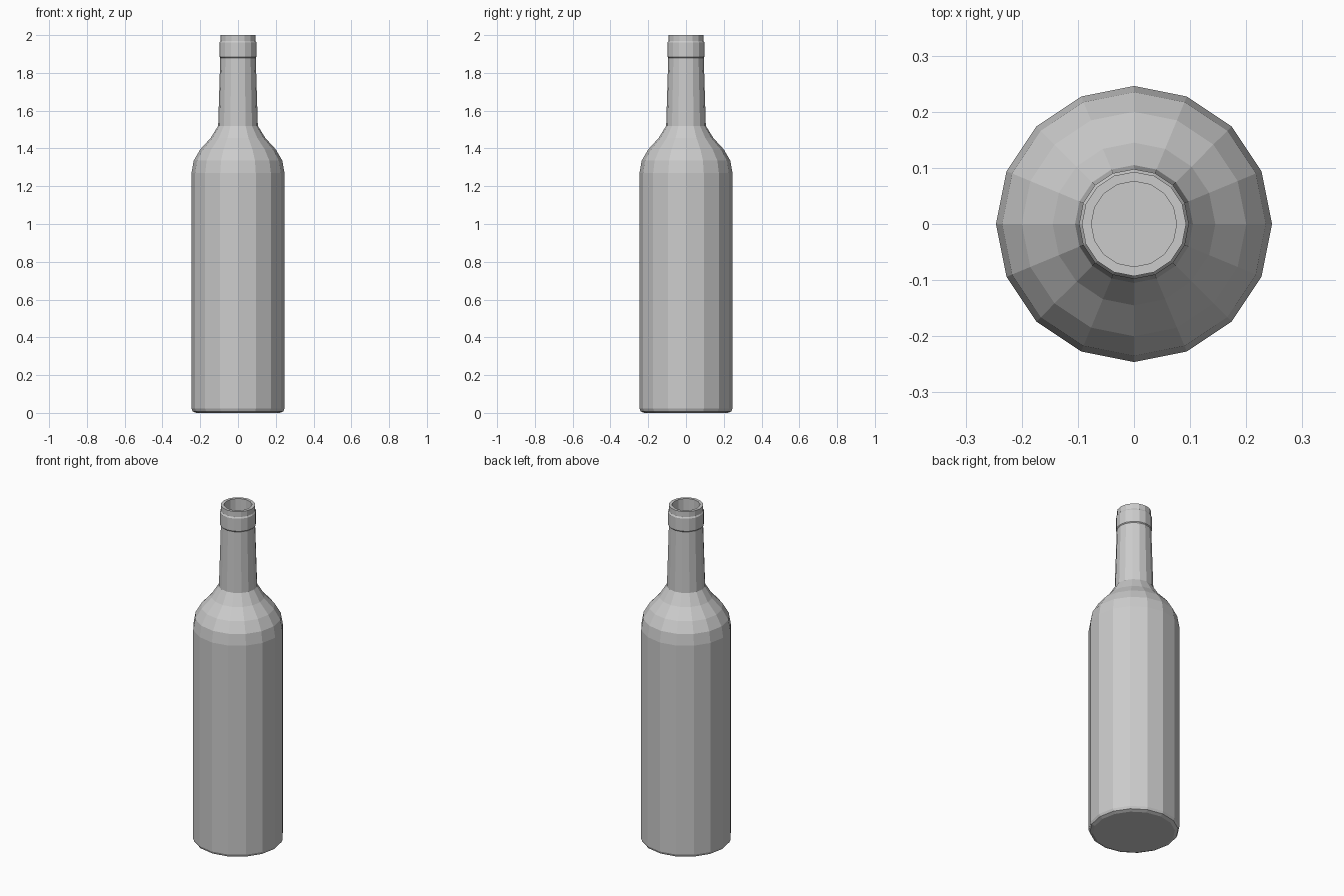
import bpy
import bmesh
from math import cos, sin, tau

cube = bpy.data.objects.get("Cube")
if cube:
    bpy.data.objects.remove(cube, do_unlink=True)

SIDES = 16

grey = bpy.data.materials.new("plain_grey")
grey.use_nodes = True
colour = (0.6, 0.6, 0.6, 1)
grey.diffuse_color = colour
grey.node_tree.nodes["Principled BSDF"].inputs["Base Color"].default_value = colour


def lathe(name, profile):
    """Turn a (radius, height) profile around z and cap both ends."""
    bm = bmesh.new()
    rings = [[bm.verts.new((r * cos(tau * i / SIDES), r * sin(tau * i / SIDES), z))
              for i in range(SIDES)] for r, z in profile]
    for low, high in zip(rings, rings[1:]):
        for i in range(SIDES):
            j = (i + 1) % SIDES
            bm.faces.new((low[i], low[j], high[j], high[i]))
    bm.faces.new(rings[0][::-1])
    bm.faces.new(rings[-1])
    mesh = bpy.data.meshes.new(name)
    bm.to_mesh(mesh)
    bm.free()
    mesh.materials.append(grey)
    obj = bpy.data.objects.new(name, mesh)
    bpy.context.collection.objects.link(obj)
    return obj


base = [(0.222, 0), (0.24, 0.008), (0.246, 0.022)]
shoulder = [(0.246, 1.27), (0.235, 1.335), (0.2, 1.395), (0.145, 1.455), (0.105, 1.52)]
collar = [(0.094, 1.88), (0.098, 1.885), (0.098, 1.96), (0.093, 1.968)]
lip = [(0.093, 2), (0.076, 2)]
bore = [(0.076, 1.5)]

# One closed glass surface, from the base up and down into the mouth
lathe("bottle", base + shoulder + collar + lip + bore)
